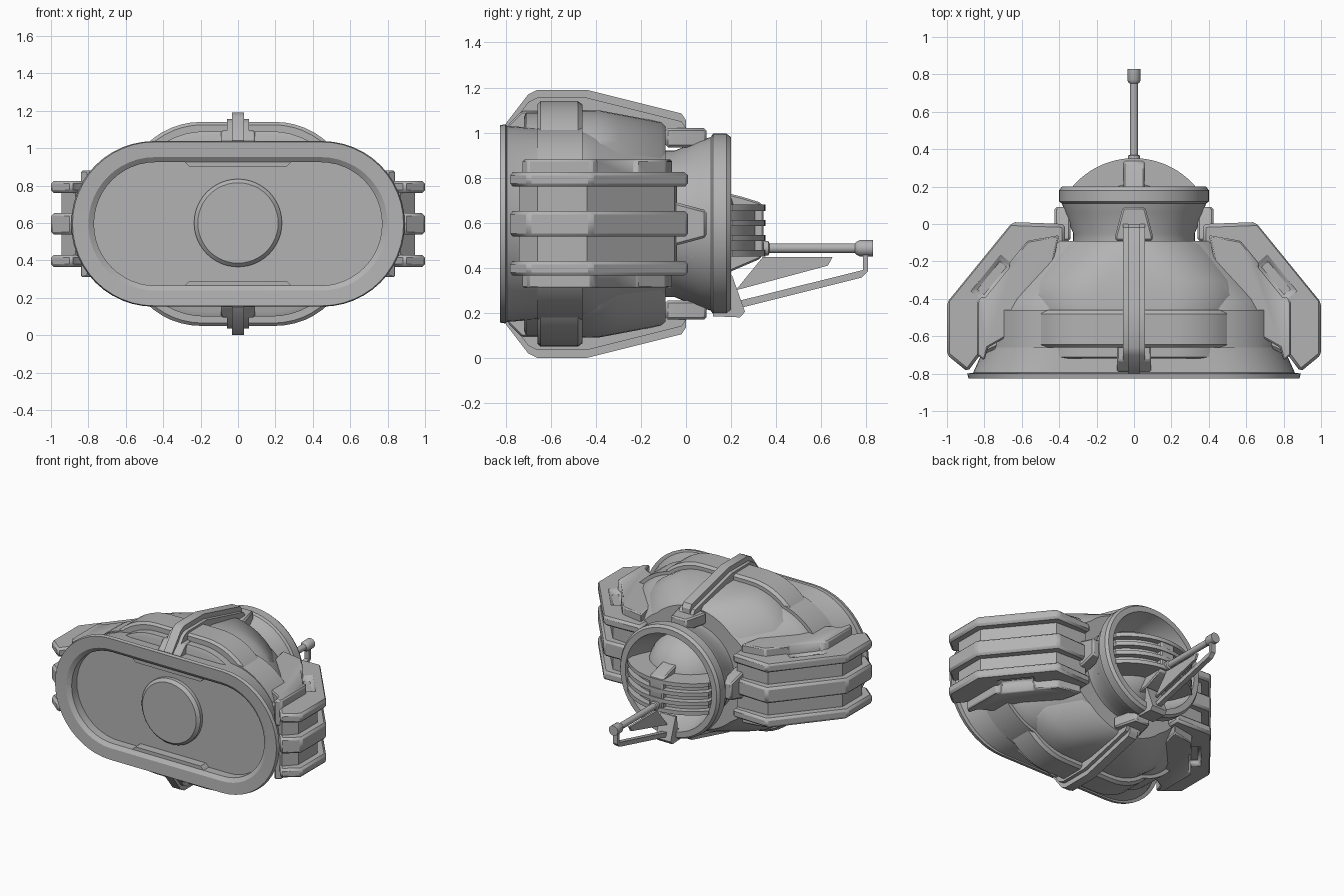
import bpy, bmesh, math
from mathutils import Matrix

if "Cube" in bpy.data.objects:
    bpy.data.objects.remove(bpy.data.objects["Cube"])

CZ = 0.595  # height of the central axis; every part is modelled around it
grey = bpy.data.materials.new("hull_grey")
grey.diffuse_color = (0.45, 0.45, 0.45, 1)
grey.use_nodes = True
grey.node_tree.nodes["Principled BSDF"].inputs["Base Color"].default_value = grey.diffuse_color


def finish(name, bm, mirror="", bevel=0.0, cutter=None, angle=30):
    """Turn a bmesh into a named part, with optional cut, bevel and mirror."""
    bmesh.ops.recalc_face_normals(bm, faces=bm.faces)
    me = bpy.data.meshes.new(name)
    bm.to_mesh(me)
    bm.free()
    me.materials.append(grey)
    ob = bpy.data.objects.new(name, me)
    bpy.context.collection.objects.link(ob)
    ob.location.z = CZ
    if cutter:
        m = ob.modifiers.new("cut", 'BOOLEAN')
        m.object, m.operation, m.solver = cutter, 'DIFFERENCE', 'EXACT'
    if bevel:
        m = ob.modifiers.new("bevel", 'BEVEL')
        m.width, m.segments, m.limit_method = bevel, 1, 'ANGLE'
    if mirror:
        m = ob.modifiers.new("mirror", 'MIRROR')
        m.use_axis = ("X" in mirror, False, "Z" in mirror)
        m.use_mirror_merge = False
    bpy.ops.object.select_all(action='DESELECT')
    ob.select_set(True)
    bpy.context.view_layer.objects.active = ob
    bpy.ops.object.shade_smooth_by_angle(angle=math.radians(angle))
    return ob


def skin(rings):
    """Bridge equal-length closed rings and cap both ends."""
    bm = bmesh.new()
    vr = [[bm.verts.new(p) for p in r] for r in rings]
    n = len(vr[0])
    for a, b in zip(vr, vr[1:]):
        for i in range(n):
            bm.faces.new((a[i], a[(i + 1) % n], b[(i + 1) % n], b[i]))
    bm.faces.new(vr[0])
    bm.faces.new(vr[-1])
    return bm


def loft(sections):
    """Rounded-rectangle sections (y, half width, half height, corner radius)."""
    rings = []
    for y, w, h, r in sections:
        r = min(r, w - 0.001, h - 0.001)
        ring = []
        for q, (sx, sz) in enumerate(((1, 1), (-1, 1), (-1, -1), (1, -1))):
            for i in range(13):
                a = math.pi / 2 * (q + i / 12)
                ring.append((sx * (w - r) + r * math.cos(a), y, sz * (h - r) + r * math.sin(a)))
        rings.append(ring)
    return skin(rings)


def lathe(profile, z=0.0, n=48):
    """Revolve (radius, y) points around the y axis."""
    return skin([[(r * math.cos(2 * math.pi * i / n), y, z + r * math.sin(2 * math.pi * i / n))
                  for i in range(n)] for r, y in profile])


def plan(poly, z0, z1):
    """Extrude an (x, y) outline vertically."""
    return skin([[(x, y, z) for x, y in poly] for z in (z0, z1)])


def side(poly, half, x=0.0):
    """Extrude a (y, z) outline sideways."""
    return skin([[(s, y, z) for y, z in poly] for s in (x - half, x + half)])


# Main hull with front rim and recessed front panel
finish("main_hull", loft([
    (-0.74, 0.77, 0.33, 1), (-0.80, 0.77, 0.33, 1), (-0.82, 0.80, 0.357, 1),
    (-0.825, 0.885, 0.438, 1), (-0.80, 0.892, 0.4425, 1), (-0.795, 0.86, 0.435, 1),
    (-0.66, 0.80, 0.425, 1), (-0.46, 0.77, 0.42, 1), (-0.40, 0.74, 0.41, 1),
    (-0.09, 0.48, 0.36, 1)]))
finish("front_disc", lathe([(0.235, -0.73), (0.235, -0.765), (0.215, -0.785)], 0.005))
finish("recess_lip", skin([[(x, y, z) for x, z in
       ((-0.29, 0.335), (-0.26, 0.305), (0.26, 0.305), (0.29, 0.335))] for y in (-0.80, -0.735)]),
       mirror="Z")

# Raised bands over the hull
finish("front_band", loft([
    (-0.72, 0.57, 0.47, 0.40), (-0.71, 0.58, 0.495, 0.40), (-0.66, 0.58, 0.495, 0.40),
    (-0.66, 0.60, 0.53, 0.41), (-0.645, 0.61, 0.545, 0.41), (-0.48, 0.61, 0.545, 0.41),
    (-0.46, 0.60, 0.53, 0.41)]))
finish("wide_band", loft([(-0.66, 0.80, 0.438, 1), (-0.46, 0.80, 0.438, 1)]))
finish("rear_crown", loft([
    (-0.47, 0.60, 0.505, 0.42), (-0.38, 0.615, 0.503, 0.42), (-0.30, 0.58, 0.488, 0.42),
    (-0.11, 0.44, 0.452, 0.42), (-0.09, 0.42, 0.435, 0.42)]))

# Side armour: stepped blocks with three fins and a pocket in the outer steps
cut = bmesh.new()
bmesh.ops.create_cube(cut, size=1, matrix=Matrix.Translation((0.76, -0.29, 0.28))
                      @ Matrix.Rotation(math.radians(-51), 4, 'Z')
                      @ Matrix.Diagonal((0.22, 0.075, 0.16, 1)))
pocket = finish("pocket_cutter", cut)
pocket.hide_render = True
pocket.hide_set(True)
step = [(0.40, -0.06), (0.57, -0.09), (0.84, -0.42), (0.84, -0.70), (0.80, -0.73),
        (0.78, -0.66), (0.50, -0.50)]
core = [(0.38, -0.04), (0.62, -0.05), (0.945, -0.44), (0.945, -0.66), (0.87, -0.74),
        (0.82, -0.70), (0.55, -0.55), (0.38, -0.12)]
fin = [(0.37, 0.0), (0.65, 0.01), (1.0, -0.42), (1.0, -0.70), (0.89, -0.79),
       (0.83, -0.71), (0.6, -0.6), (0.37, -0.1)]
finish("upper_lower_step", plan(step, 0.10, 0.285), "XZ", 0.01, pocket)
finish("side_block", plan(core, -0.20, 0.20), "X")
finish("outer_fin", plan(fin, 0.165, 0.23), "XZ", 0.015, pocket)
finish("middle_fin", plan(fin, -0.057, 0.057), "X", 0.015)

# Straps across the top and underside
strap = [(-0.80, 0.445), (-0.70, 0.575), (-0.66, 0.595), (-0.44, 0.595), (-0.02, 0.49),
         (0.0, 0.46), (0.0, 0.42), (-0.1, 0.40), (-0.78, 0.40)]
finish("strap_ridge", side(strap, 0.033), "Z")
finish("strap_body", side([(y, max(z - 0.035, 0.39)) for y, z in strap], 0.058), "Z")
finish("strap_foot", side([(-0.80, 0.40), (-0.79, 0.44), (-0.73, 0.50), (-0.65, 0.50),
                           (-0.65, 0.40)], 0.09), "Z", 0.008)

# Neck, collar ring and its hollow inside
finish("neck_collar", lathe([
    (0.30, -0.10), (0.325, -0.09), (0.325, -0.05), (0.37, 0.06), (0.385, 0.11), (0.40, 0.12),
    (0.40, 0.18), (0.385, 0.20), (0.345, 0.20), (0.335, 0.15), (0.31, 0.08), (0.27, 0.0)], n=64))

# Four clips gripping the neck
clip_plan = [(-0.10, -0.09), (-0.10, -0.06), (-0.06, 0.09), (0.06, 0.09), (0.10, -0.06), (0.10, -0.09)]
for k, where in enumerate(("top", "right", "bottom", "left")):
    bm = plan(clip_plan, 0.34, 0.425)
    bmesh.ops.rotate(bm, verts=bm.verts, matrix=Matrix.Rotation(k * math.pi / 2, 3, 'Y'))
    finish(where + "_clip", bm, bevel=0.01)


# Inner ball with curved horizontal slats
def arc(radius, half):
    top = math.asin(half / radius)
    pts = [(radius * math.sin(top * (i / 12 - 1)), -0.08 + radius * math.cos(top * (i / 12 - 1)))
           for i in range(25)]
    return pts + [(half, 0.02), (-half, 0.02)]


ball = bmesh.new()
bmesh.ops.create_uvsphere(ball, u_segments=32, v_segments=16, radius=0.29,
                          matrix=Matrix.Translation((0, -0.06, 0)))
finish("inner_ball", ball)
finish("slat_core", plan(arc(0.39, 0.30), -0.13, 0.07))
for i in range(4):
    z = -0.13 + 0.067 * i
    finish("slat_%d" % (i + 1), plan(arc(0.432, 0.325), z - 0.014, z + 0.014))
finish("centre_bracket", side([
    (0.05, 0.16), (0.19, 0.135), (0.25, 0.12), (0.33, 0.095), (0.345, 0.075), (0.345, -0.12),
    (0.33, -0.155), (0.19, -0.215), (0.05, -0.23)], 0.055), bevel=0.008)

# Rear rod with its head and support struts
finish("rear_rod", lathe([(0.032, 0.33), (0.032, 0.365), (0.022, 0.37), (0.022, 0.75),
                          (0.028, 0.755), (0.036, 0.77), (0.036, 0.83)], -0.108, 20))
finish("lower_strut", side([(0.22, -0.378), (0.78, -0.238), (0.808, -0.21), (0.808, -0.13),
                            (0.785, -0.13), (0.785, -0.205), (0.22, -0.345)], 0.018))
finish("strut_plate", side([(0.22, -0.295), (0.63, -0.185), (0.65, -0.148), (0.34, -0.148)], 0.008))
finish("collar_foot", side([(0.19, -0.23), (0.205, -0.23), (0.262, -0.39), (0.24, -0.415),
                            (0.12, -0.41), (0.12, -0.37), (0.18, -0.32)], 0.06))
